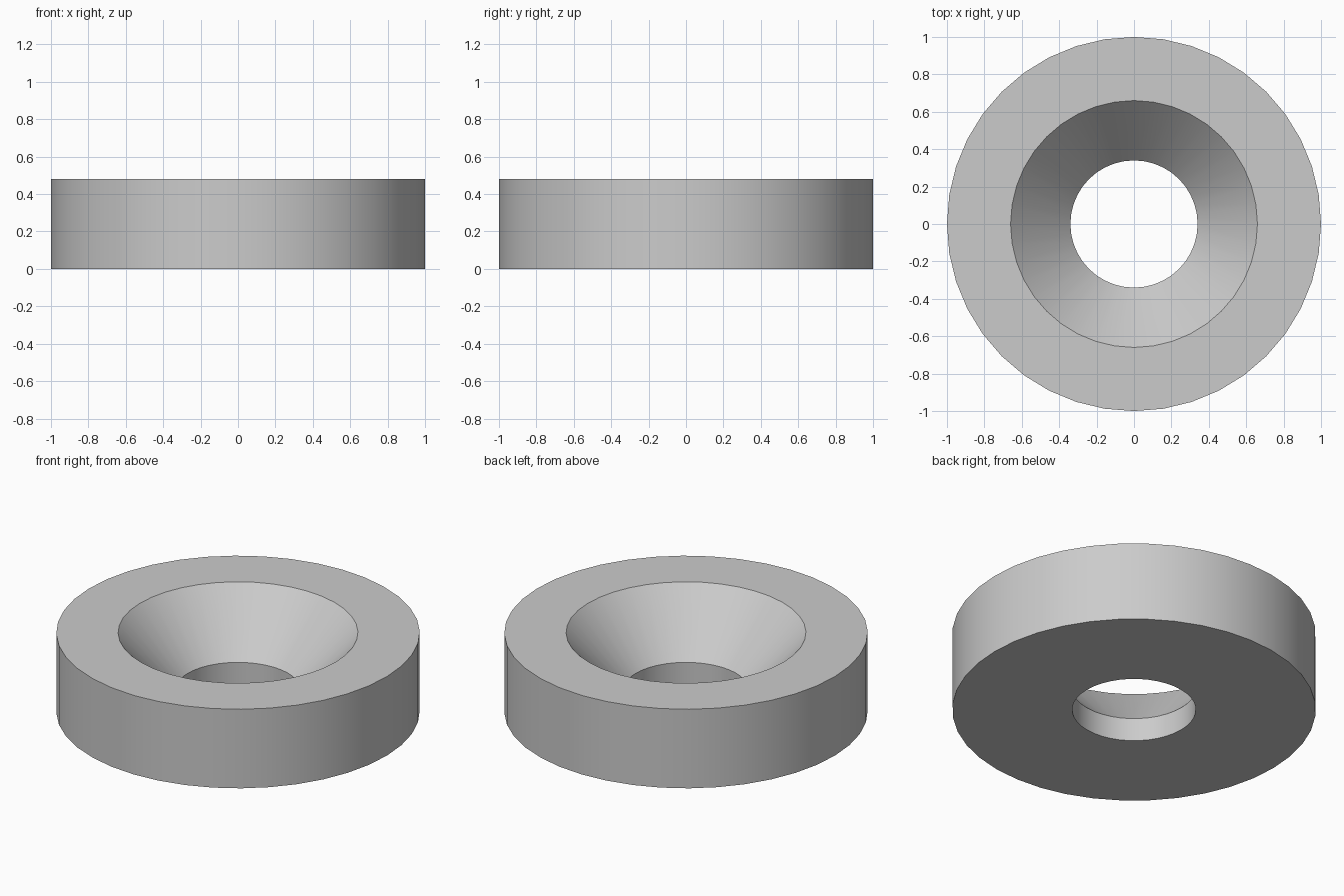
import bpy
import bmesh
import math

cube = bpy.data.objects.get("Cube")
if cube:
    bpy.data.objects.remove(cube, do_unlink=True)

SIDES = 40
OUTER_R, RIM_R, HOLE_R = 1.0, 0.66, 0.34
HEIGHT, STEP = 0.48, 0.14

# Plain grey material
grey = bpy.data.materials.new("grey")
grey.use_nodes = True
colour = (0.6, 0.6, 0.6, 1.0)
grey.diffuse_color = colour
grey.node_tree.nodes["Principled BSDF"].inputs["Base Color"].default_value = colour

# Closed cross-section: outer wall, top, countersink, straight hole, underside
profile = [(OUTER_R, 0), (OUTER_R, HEIGHT), (RIM_R, HEIGHT), (HOLE_R, STEP), (HOLE_R, 0)]

# Revolve the cross-section around z
bm = bmesh.new()
verts = [bm.verts.new((r, 0, z)) for r, z in profile]
edges = [bm.edges.new((a, b)) for a, b in zip(verts, verts[1:] + verts[:1])]
bmesh.ops.spin(bm, geom=verts + edges, cent=(0, 0, 0), axis=(0, 0, 1),
               angle=math.tau, steps=SIDES, use_merge=False)
bmesh.ops.remove_doubles(bm, verts=bm.verts, dist=0.0001)
bmesh.ops.recalc_face_normals(bm, faces=bm.faces)

mesh = bpy.data.meshes.new("countersunk_washer")
bm.to_mesh(mesh)
bm.free()
mesh.materials.append(grey)
washer = bpy.data.objects.new("countersunk_washer", mesh)
bpy.context.collection.objects.link(washer)

# Smooth round walls with crisp rims
bpy.ops.object.select_all(action='DESELECT')
washer.select_set(True)
bpy.context.view_layer.objects.active = washer
bpy.ops.object.shade_smooth_by_angle(angle=math.radians(30))
